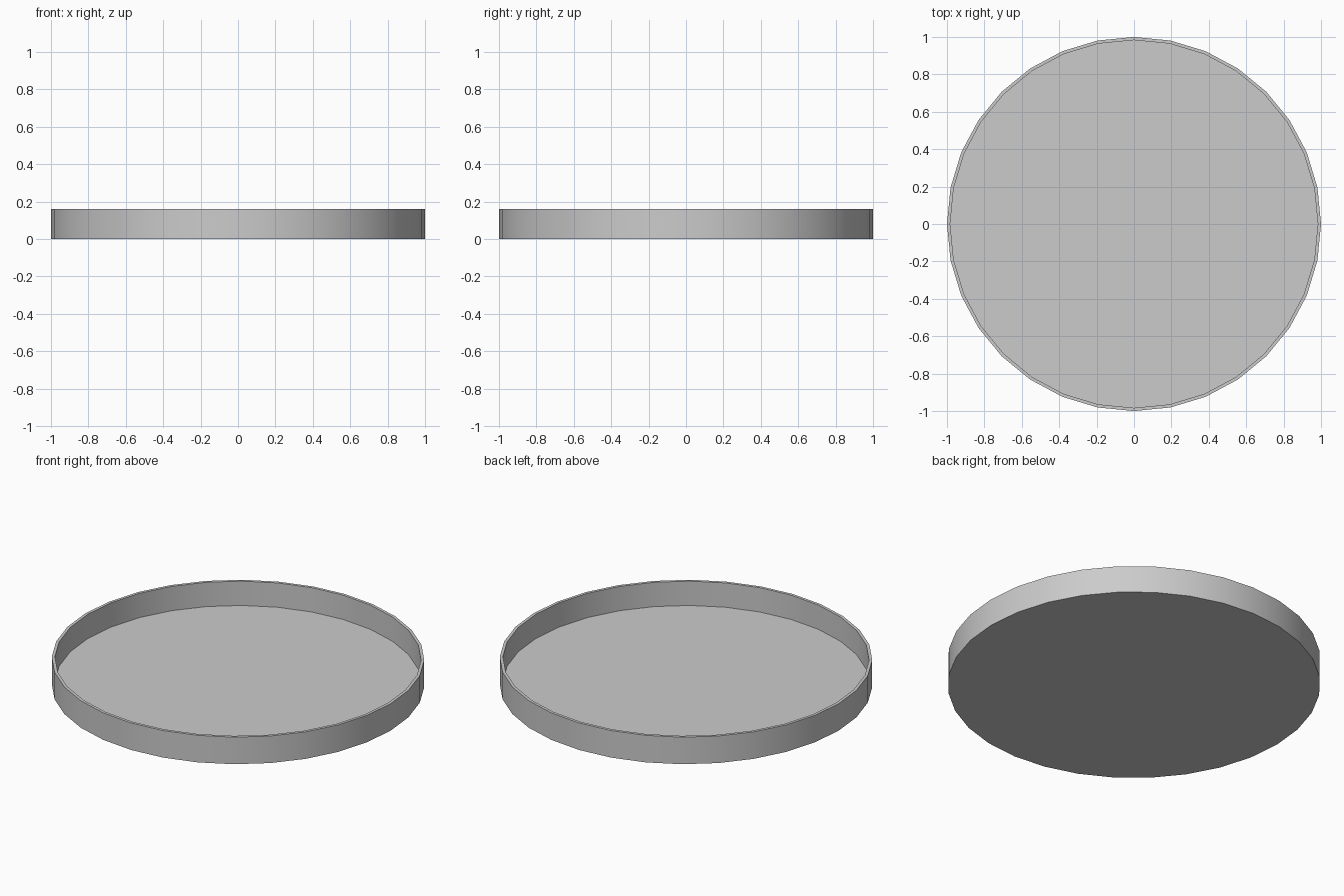
import bpy, bmesh, math

if "Cube" in bpy.data.objects:
    bpy.data.objects.remove(bpy.data.objects["Cube"])

SIDES = 32
# (radius, z) rings from the underside, up the outer wall, over the rim, down to the floor
PROFILE = [(1.0, 0.0), (1.0, 0.16), (0.983, 0.16), (0.983, 0.016)]

# Round shallow tray
bm = bmesh.new()
rings = []
for r, z in PROFILE:
    rings.append([bm.verts.new((r * math.cos(2 * math.pi * i / SIDES),
                                r * math.sin(2 * math.pi * i / SIDES), z))
                  for i in range(SIDES)])
for a, b in zip(rings, rings[1:]):
    for i in range(SIDES):
        j = (i + 1) % SIDES
        bm.faces.new((a[i], a[j], b[j], b[i]))

# Underside and inner floor
bm.faces.new(rings[0][::-1])
bm.faces.new(rings[-1])
bmesh.ops.recalc_face_normals(bm, faces=bm.faces)

mesh = bpy.data.meshes.new("round_tray")
bm.to_mesh(mesh)
bm.free()
tray = bpy.data.objects.new("round_tray", mesh)
bpy.context.collection.objects.link(tray)

# Smooth walls, crisp rim and base edges
bpy.context.view_layer.objects.active = tray
tray.select_set(True)
bpy.ops.object.shade_smooth_by_angle(angle=math.radians(30))
